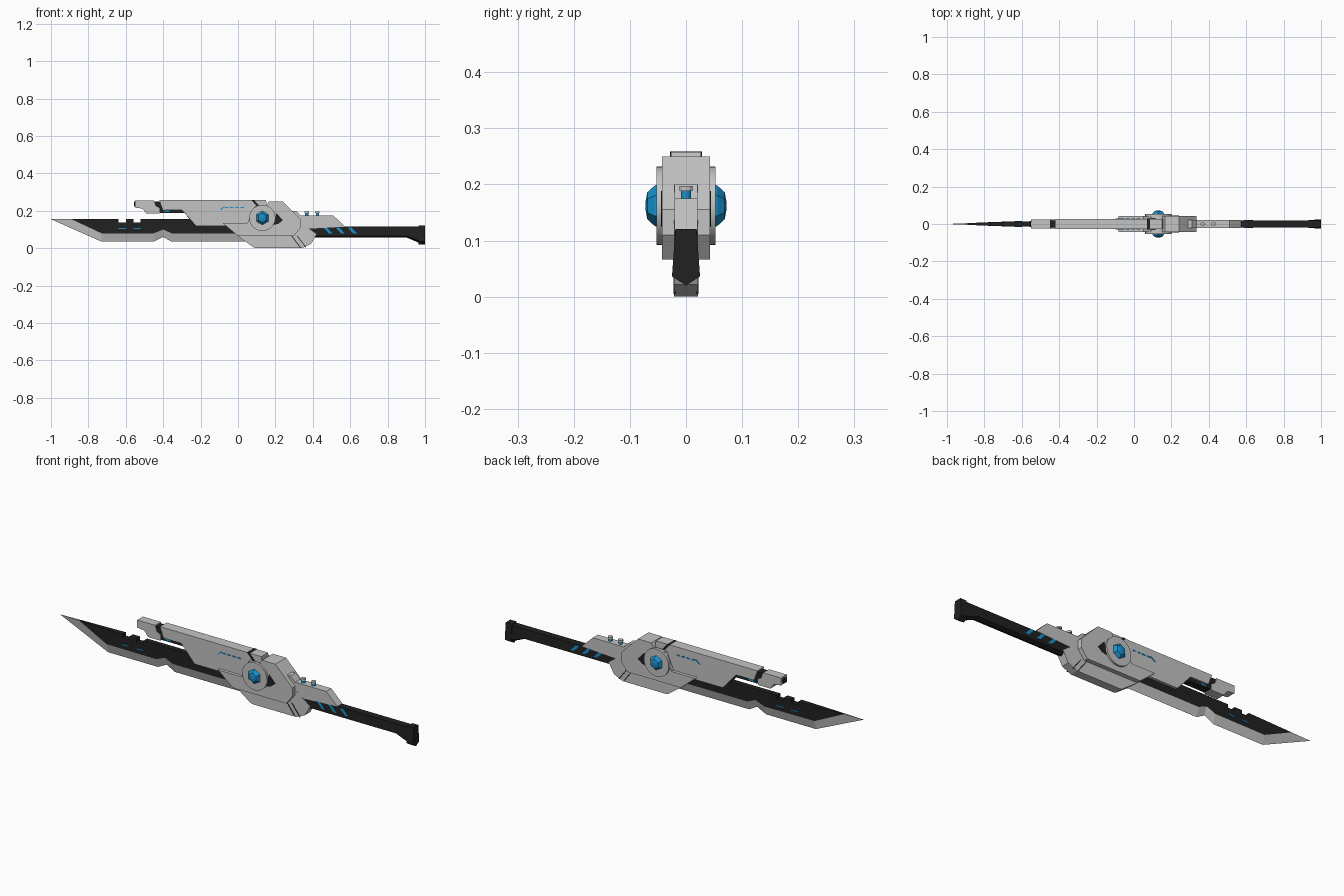
import bpy, bmesh, math
from mathutils import Matrix

cube = bpy.data.objects.get("Cube")
if cube:
    bpy.data.objects.remove(cube)


def material(name, r, g, b):
    m = bpy.data.materials.new(name)
    m.use_nodes = True
    m.diffuse_color = (r, g, b, 1)
    m.node_tree.nodes["Principled BSDF"].inputs["Base Color"].default_value = (r, g, b, 1)
    return m


GREY = material("light grey", 0.55, 0.55, 0.55)
BLACK = material("soft black", 0.015, 0.015, 0.015)
BLUE = material("glow blue", 0.01, 0.28, 0.6)


def finish(name, bm, mat):
    bmesh.ops.recalc_face_normals(bm, faces=bm.faces)
    mesh = bpy.data.meshes.new(name)
    bm.to_mesh(mesh)
    bm.free()
    mesh.materials.append(mat)
    ob = bpy.data.objects.new(name, mesh)
    bpy.context.collection.objects.link(ob)
    return ob


def loft(name, rings, mat):
    """Skin closed rings of 3D points and cap both ends."""
    bm = bmesh.new()
    loops = [[bm.verts.new(p) for p in ring] for ring in rings]
    n = len(loops[0])
    for a, b in zip(loops, loops[1:]):
        for i in range(n):
            j = (i + 1) % n
            bm.faces.new((a[i], a[j], b[j], b[i]))
    bm.faces.new(loops[0])
    bm.faces.new(loops[-1])
    return finish(name, bm, mat)


def prism(name, pts, half, mat, inner=None):
    """Extrude an x-z outline symmetrically, or as a plate on each side."""
    if inner is None:
        return loft(name, [[(x, y, z) for x, z in pts] for y in (-half, half)], mat)
    for side, s in (("front", -1), ("back", 1)):
        loft(name + "_" + side, [[(x, s * y, z) for x, z in pts] for y in (inner, half)], mat)


def turned(name, profile, sides, centre, axis, mat, phase=0.0):
    """Stack of polygon rings: profile holds (radius, distance along axis)."""
    rings = []
    for r, d in profile:
        ring = []
        for i in range(sides):
            a = phase + 2 * math.pi * i / sides
            c, s = r * math.cos(a), r * math.sin(a)
            p = {"x": (d, c, s), "y": (c, d, s), "z": (c, s, d)}[axis]
            ring.append([p[k] + centre[k] for k in range(3)])
        rings.append(ring)
    return loft(name, rings, mat)


def blade_half(x):
    return 0.014 * min(1, (x + 1) / 0.33)


# Blade: dark flat body with two notches, and a ground light cutting edge
inner_line = [(-.89, .155), (-.73, .08), (-.45, .08), (-.40, .10), (-.355, .08), (.15, .08)]
outer_line = [(-1, .155), (-.73, .035), (-.45, .035), (-.40, .06), (-.355, .035), (.15, .035)]
spine = [(.15, .155)]
for nx in (-.54, -.62):
    spine += [(nx + .02, .155), (nx + .02, .138), (nx - .02, .138), (nx - .02, .155)]
outline = inner_line + spine
loft("blade_body", [[(x, s * blade_half(x), z) for x, z in outline] for s in (-1, 1)], BLACK)
loft("blade_edge", [[(a, -blade_half(a), b), (c, 0, d), (a, blade_half(a), b)]
                    for (a, b), (c, d) in zip(inner_line, outer_line)], GREY)
for i, nx in enumerate((-.62, -.54)):
    prism(f"blade_light_{i}", [(nx - .02, .102), (nx + .02, .102), (nx + .02, .107), (nx - .02, .107)],
          .016, BLUE, .012)

# Barrel above the blade
prism("barrel_body", [(-.42, .258), (.15, .258), (.17, .12), (-.225, .12), (-.30, .205), (-.40, .205)],
      .027, GREY)
prism("barrel_underside", [(-.42, .21), (-.2, .21), (-.2, .15), (-.255, .15), (-.285, .188), (-.41, .188)],
      .018, BLACK)
prism("barrel_collar", [(-.455, .25), (-.41, .25), (-.39, .2), (-.41, .188), (-.44, .195)], .02, BLACK)
prism("muzzle", [(-.55, .255), (-.45, .255), (-.44, .225), (-.42, .215), (-.42, .185),
                 (-.49, .185), (-.51, .212), (-.55, .217)], .023, GREY)
turned("muzzle_bore", [(.014, -.006), (.014, .01)], 8, (-.55, 0, .236), "x", BLACK)
prism("barrel_joint_light", [(-.405, .193), (-.365, .193), (-.365, .201), (-.405, .201)], .0195, BLUE, .016)
prism("barrel_seam", [(.07, .259), (.085, .259), (.115, .225), (.1, .225)], .0285, BLACK)

# Light trace along the barrel flanks
prism("trace_start", [(-.098, .205), (-.09, .205), (-.07, .222), (-.078, .222)], .029, BLUE, .026)
for i in range(4):
    x = -.07 + i * .028
    prism(f"trace_dash_{i}", [(x, .214), (x + .018, .214), (x + .018, .22), (x, .22)], .029, BLUE, .026)

# Guard: narrow lower core with wide armour around it
prism("guard_core", [(-.06, .13), (.0, .065), (.085, .003), (.1, 0), (.34, 0), (.39, .022),
                     (.42, .075), (.33, .14), (.3, .2)], .021, GREY)
prism("guard_armour", [(-.083, .135), (.0, .066), (.3, .066), (.335, .11), (.335, .155), (.24, .25),
                       (.165, .25), (.15, .225), (.09, .225), (.05, .135)], .043, GREY)
prism("guard_recess", [(.19, .125), (.215, .13), (.24, .15), (.205, .188)], .0445, BLACK, .04)
for i, x in enumerate((.285, .315)):
    prism(f"guard_groove_{i}", [(x, .065), (x + .005, .065), (x + .05, .005), (x + .045, .005)],
          .0225, BLACK, .019)

# Round boss and faceted gem on both sides
for side, s in (("front", -1), ("back", 1)):
    boss = turned("boss_" + side, [(.07, s * .038), (.07, s * .053)], 32, (.13, 0, .162), "y", GREY)
    for poly in boss.data.polygons:
        poly.use_smooth = len(poly.vertices) == 4
    boss.data.set_sharp_from_angle(angle=math.radians(40))
    turned("gem_" + side, [(.038, s * .05), (.036, s * .056), (.024, s * .069), (.008, s * .072)],
           6, (.13, 0, .162), "y", BLUE, math.pi / 2)

# Rear housing with two buttons
prism("rear_housing", [(.27, .2), (.31, .2), (.335, .175), (.51, .175), (.572, .115), (.3, .1)], .0205, GREY)
for i, x in enumerate((.367, .425)):
    turned(f"button_stem_{i}", [(.009, .17), (.009, .19)], 12, (x, 0, 0), "z", BLUE)
    turned(f"button_cap_{i}", [(.012, .188), (.012, .197)], 12, (x, 0, 0), "z", GREY)


# Grip and flared pommel
def grip_ring(x, top, low, bottom, w_top, w_low):
    return [(x, -w_top, top), (x, w_top, top), (x, w_low, low), (x, 0, bottom), (x, -w_low, low)]


loft("grip", [grip_ring(.3, .115, .066, .058, .018, .019),
              grip_ring(.9, .115, .066, .058, .018, .019),
              grip_ring(.965, .115, .042, .03, .018, .021)], BLACK)
loft("pommel", [grip_ring(.965, .121, .036, .02, .019, .025),
                grip_ring(1.0, .121, .036, .02, .019, .025)], BLACK)
for i in range(3):
    x = .455 + i * .065
    prism(f"grip_stripe_{i}", [(x, .112), (x + .02, .112), (x + .05, .08), (x + .03, .08)], .0205, BLUE, .016)
